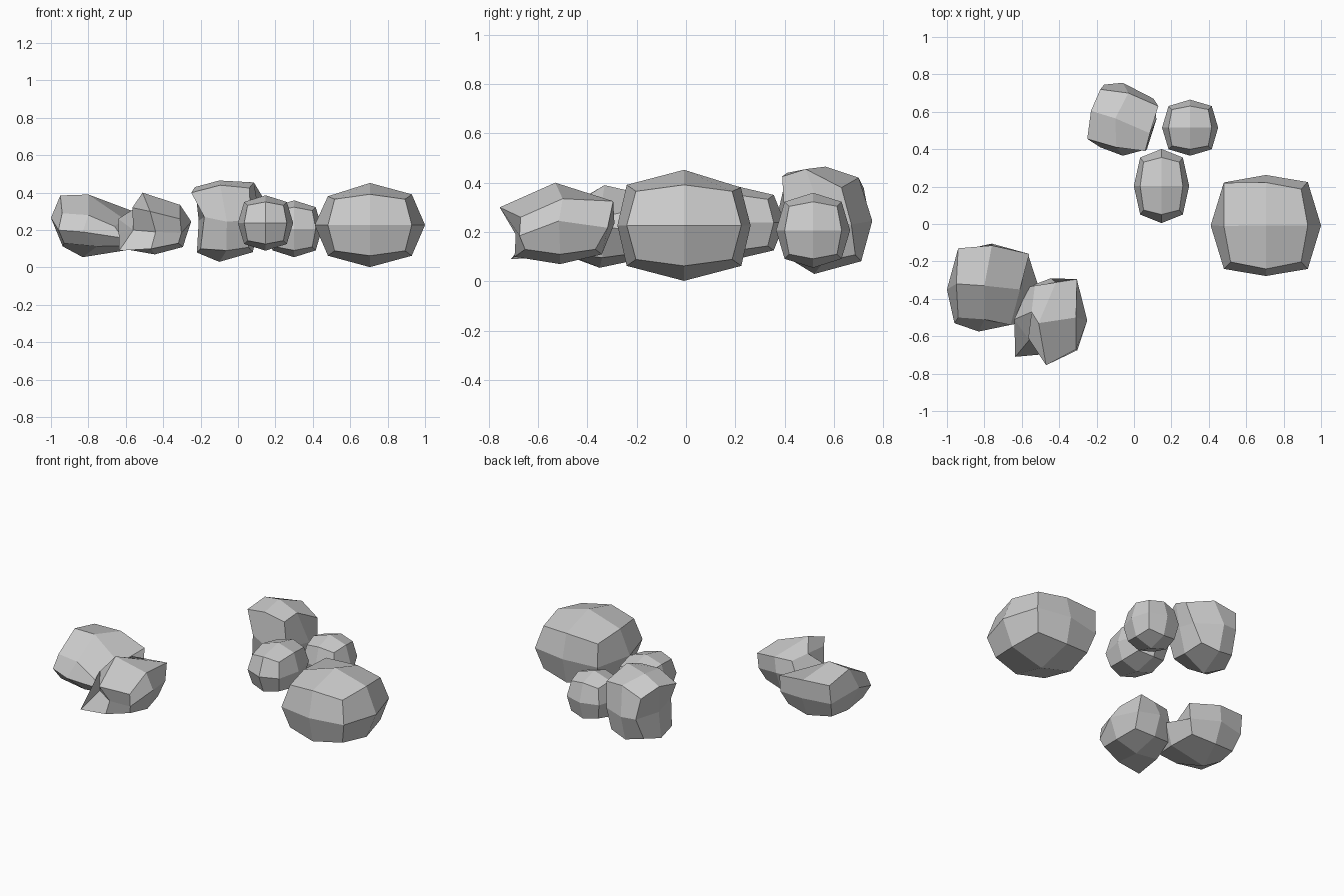
import bpy, bmesh
from mathutils import Vector
from itertools import product


def rock(name, centre, half, ratio=(0.77, 0.77, 0.76), pulls=None, clip=0.84):
    """Rounded box, 2x2 quads per side; corners are clipped, pulls move single points."""
    c, pulls = Vector(centre), pulls or {}

    def box(d, k):
        return c + Vector([d[i] * half[i] * ratio[i] * k for i in range(3)])

    outer = {d: Vector(pulls.get(d, box(d, 1))) for d in product((-1, 1), repeat=3)}
    pos = {}
    for d in product((-1, 0, 1), repeat=3):
        n = sum(map(abs, d))
        if d in pulls:
            pos[d] = Vector(pulls[d])
        elif n == 3:
            pos[d] = box(d, clip)
        elif n == 2:      # edge midpoints follow the unclipped corners
            ends = [p for k, p in outer.items() if all(d[i] in (0, k[i]) for i in range(3))]
            pos[d] = (ends[0] + ends[1]) / 2
        else:             # face centres reach the full extent
            pos[d] = c + Vector([d[i] * half[i] for i in range(3)])
    bm = bmesh.new()
    bmesh.ops.create_cube(bm, size=2)
    bmesh.ops.subdivide_edges(bm, edges=bm.edges[:], cuts=1, use_grid_fill=True)
    for v in bm.verts:
        v.co = pos[tuple(round(k) for k in v.co)]
    bmesh.ops.recalc_face_normals(bm, faces=bm.faces[:])
    me = bpy.data.meshes.new(name)
    bm.to_mesh(me)
    bm.free()
    ob = bpy.data.objects.new(name, me)
    bpy.context.collection.objects.link(ob)


# regular boulders
rock("large_rock", (0.705, -0.008, 0.227), (0.295, 0.27, 0.225), (0.76, 0.86, 0.73),
     {(-1, 1, 1): (0.48, 0.22, 0.37)})
rock("small_rock", (0.30, 0.515, 0.207), (0.15, 0.15, 0.152))
rock("oval_rock", (0.147, 0.203, 0.238), (0.148, 0.198, 0.148))

# tall rock flaring at its top
rock("tall_rock", (-0.06, 0.56, 0.245), (0.18, 0.195, 0.215), pulls={
    (-1, -1, 1): (-0.25, 0.455, 0.40), (1, -1, 1): (0.06, 0.39, 0.425),
    (1, 1, 1): (0.13, 0.63, 0.38), (-1, 1, 1): (-0.18, 0.72, 0.38),
    (0, 0, 1): (-0.10, 0.565, 0.465), (-1, 0, 1): (-0.23, 0.605, 0.43),
    (0, -1, 1): (-0.095, 0.41, 0.44), (1, 0, 1): (0.085, 0.485, 0.455),
    (0, 1, 1): (-0.03, 0.70, 0.42), (-1, 1, 0): (-0.16, 0.745, 0.25),
    (-1, -1, 0): (-0.18, 0.41, 0.27), (0, 0, -1): (-0.10, 0.52, 0.03),
    (-1, -1, -1): (-0.20, 0.43, 0.10), (-1, 0, 0): (-0.21, 0.58, 0.25),
    (-1, 0, -1): (-0.22, 0.57, 0.08)})

# wide rock sloping to the front right
rock("wide_rock", (-0.76, -0.34, 0.225), (0.24, 0.235, 0.17), pulls={
    (1, 1, 1): (-0.56, -0.16, 0.30), (1, 0, 0): (-0.515, -0.32, 0.22),
    (-1, 1, 1): (-0.94, -0.13, 0.345), (-1, -1, 1): (-0.94, -0.50, 0.29),
    (1, -1, 1): (-0.66, -0.54, 0.22), (0, -1, 1): (-0.80, -0.51, 0.28),
    (0, 1, 1): (-0.76, -0.115, 0.34), (0, 0, 1): (-0.80, -0.33, 0.39),
    (-1, 0, 1): (-0.95, -0.32, 0.385), (-1, 0, 0): (-1.0, -0.35, 0.265),
    (-1, -1, 0): (-0.96, -0.53, 0.20), (-1, -1, -1): (-0.93, -0.49, 0.13),
    (0, 0, -1): (-0.83, -0.35, 0.055), (0, -1, 0): (-0.83, -0.575, 0.19)})

# jagged rock with a low spike at its front left
rock("jagged_rock", (-0.445, -0.51, 0.235), (0.195, 0.22, 0.165), pulls={
    (-1, -1, -1): (-0.635, -0.71, 0.09), (-1, -1, 1): (-0.565, -0.61, 0.32),
    (0, -1, 1): (-0.47, -0.755, 0.30), (1, -1, 1): (-0.31, -0.67, 0.26),
    (1, 0, 0): (-0.25, -0.515, 0.245), (1, 1, 1): (-0.305, -0.295, 0.325),
    (-1, 1, 1): (-0.53, -0.33, 0.32), (0, 0, 1): (-0.51, -0.53, 0.40),
    (-1, 0, 0): (-0.64, -0.51, 0.26), (-1, -1, 0): (-0.56, -0.62, 0.20),
    (1, 0, 1): (-0.31, -0.50, 0.335), (0, -1, 0): (-0.44, -0.69, 0.19)})
